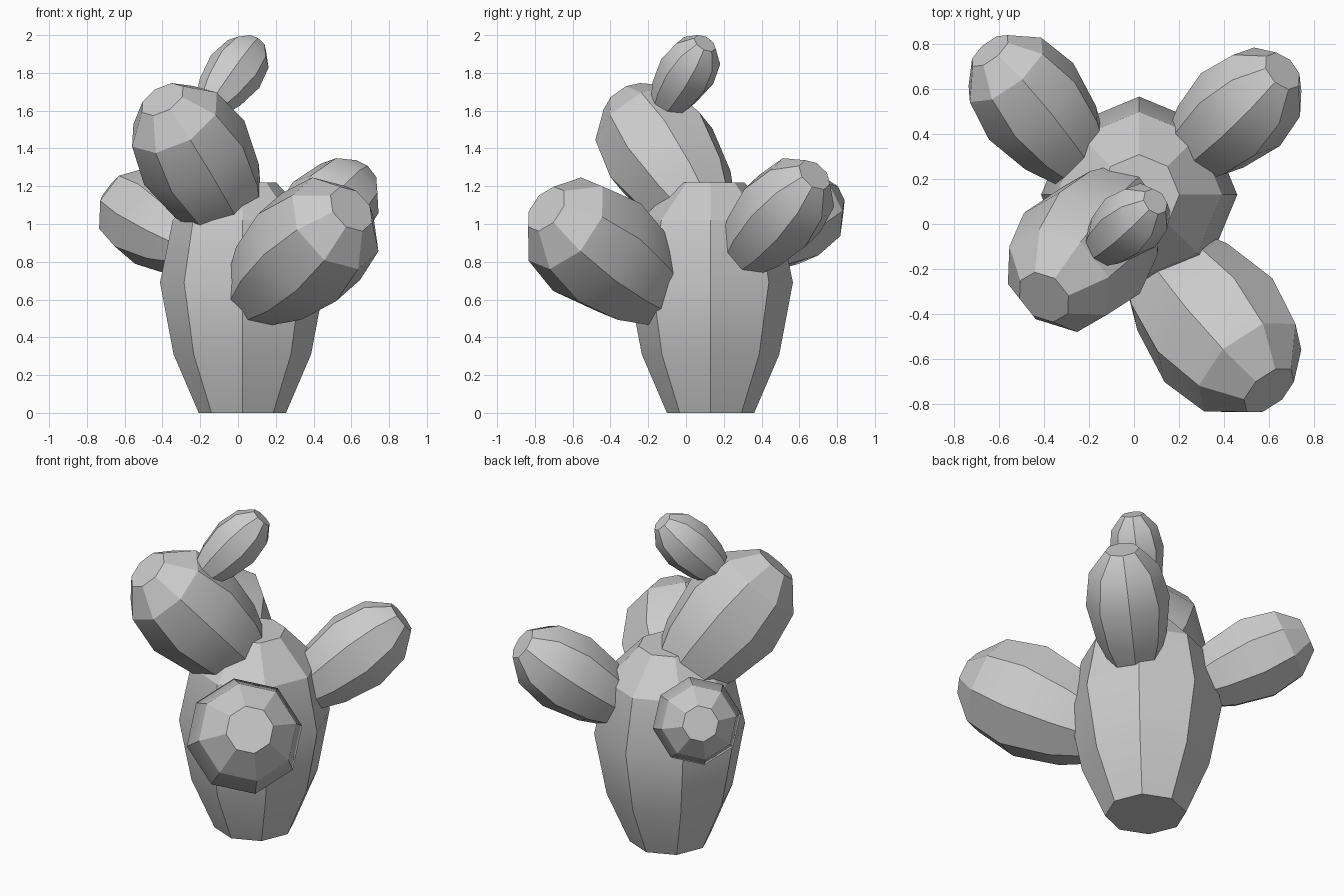
import bpy, bmesh, math
from mathutils import Vector, Matrix

if "Cube" in bpy.data.objects:
    bpy.data.objects.remove(bpy.data.objects["Cube"])

SIDES = 8
# Shared barrel profile: (fraction of length, fraction of widest radius)
PROFILE = [(0, 0.53), (0.254, 0.835), (0.566, 1.0), (0.836, 0.845), (1, 0.41)]

mat = bpy.data.materials.new("plain_grey")
mat.diffuse_color = (0.6, 0.6, 0.6, 1)
mat.use_nodes = True
mat.node_tree.nodes["Principled BSDF"].inputs["Base Color"].default_value = mat.diffuse_color


def barrel(name, tip, direction, length, radius, roll=8):
    """Eight-sided barrel whose top face is centred on tip."""
    bm = bmesh.new()
    rings = []
    for f, r in PROFILE:
        rings.append([bm.verts.new((radius * r * math.cos(math.tau * i / SIDES),
                                    radius * r * math.sin(math.tau * i / SIDES),
                                    (f - 1) * length)) for i in range(SIDES)])
    for a, b in zip(rings, rings[1:]):
        for i in range(SIDES):
            j = (i + 1) % SIDES
            bm.faces.new((a[i], a[j], b[j], b[i]))
    bm.faces.new(rings[0][::-1])
    bm.faces.new(rings[-1])
    rot = Vector(direction).normalized().to_track_quat('Z', 'Y').to_matrix().to_4x4()
    bm.transform(Matrix.Translation(tip) @ rot @ Matrix.Rotation(math.radians(roll), 4, 'Z'))
    me = bpy.data.meshes.new(name)
    bm.to_mesh(me)
    bm.free()
    me.materials.append(mat)
    ob = bpy.data.objects.new(name, me)
    bpy.context.collection.objects.link(ob)
    bpy.ops.object.select_all(action='DESELECT')
    ob.select_set(True)
    bpy.context.view_layer.objects.active = ob
    bpy.ops.object.shade_smooth_by_angle(angle=math.radians(30))
    return ob


# Upright trunk
barrel("trunk", (0.023, 0.13, 1.22), (0, 0, 1), 1.22, 0.436, roll=0)
# Side arms and the small top bud
barrel("front_right_arm", (0.60, -0.74, 1.08), (0.554, -0.662, 0.5), 0.93, 0.335)
barrel("front_left_arm", (-0.40, -0.325, 1.66), (-0.44, -0.51, 0.74), 0.88, 0.315)
barrel("back_right_arm", (0.66, 0.68, 1.26), (0.587, 0.539, 0.60), 0.73, 0.24)
barrel("back_left_arm", (-0.64, 0.77, 1.14), (-0.585, 0.72, 0.375), 0.72, 0.255)
barrel("top_bud", (0.095, 0.10, 1.957), (0.53, 0.45, 0.72), 0.48, 0.155)
